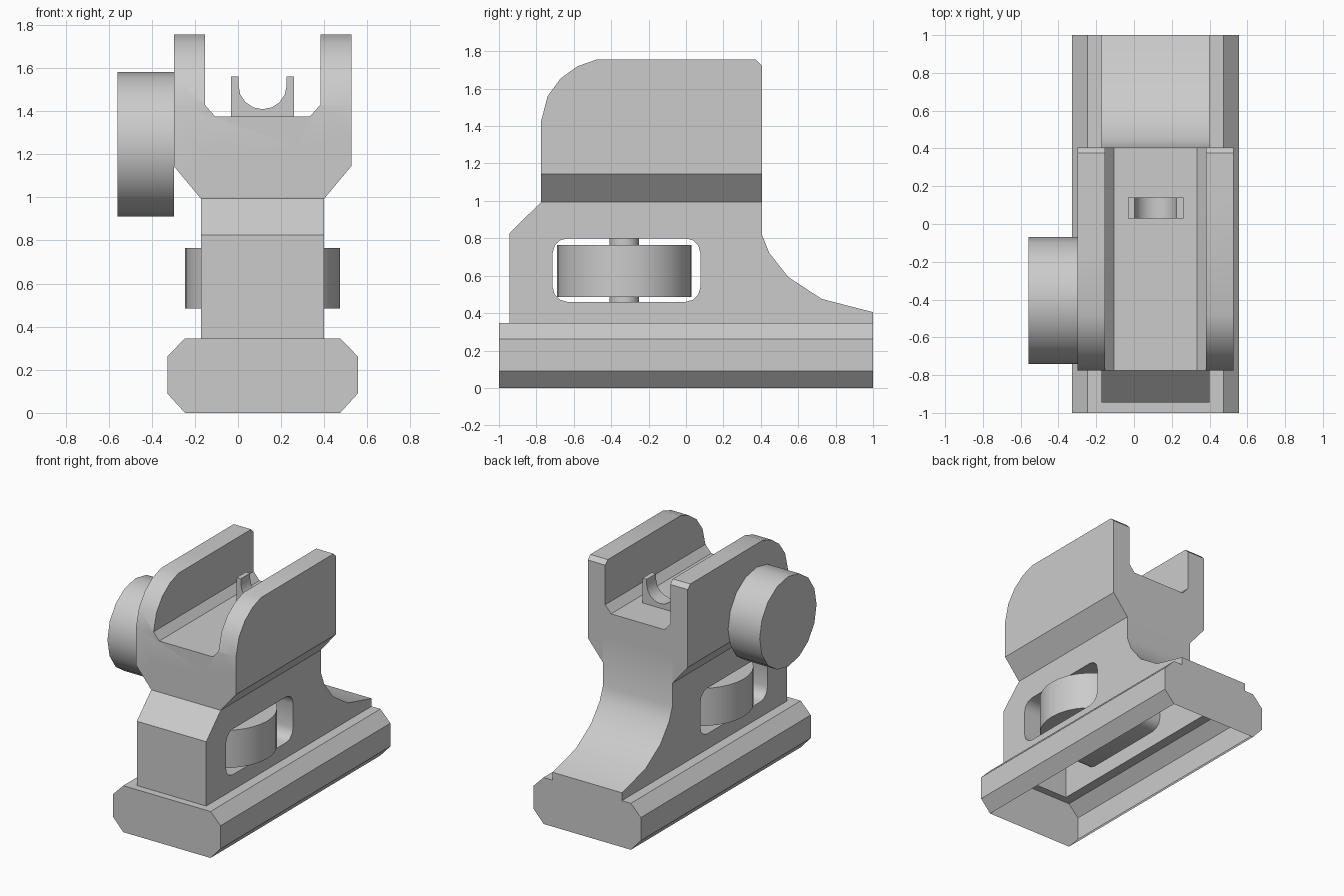
import bpy, bmesh, math
from mathutils import Vector

cube = bpy.data.objects.get("Cube")
if cube:
    bpy.data.objects.remove(cube, do_unlink=True)

grey = bpy.data.materials.new("plain grey")
grey.use_nodes = True
colour = (0.6, 0.6, 0.6, 1)
grey.diffuse_color = colour
grey.node_tree.nodes["Principled BSDF"].inputs["Base Color"].default_value = colour

# Maps a profile point (a, b) and a depth d to space
PLACE = {
    "x": lambda a, b, d: Vector((d, a, b)),
    "y": lambda a, b, d: Vector((a, d, b)),
    "z": lambda a, b, d: Vector((a, b, d)),
}


def prism(name, profile, axis, start, end):
    """Extrude a closed profile along an axis."""
    bm = bmesh.new()
    place = PLACE[axis]
    face = bm.faces.new([bm.verts.new(place(a, b, start)) for a, b in profile])
    ext = bmesh.ops.extrude_face_region(bm, geom=[face], use_keep_orig=True)
    verts = [g for g in ext["geom"] if isinstance(g, bmesh.types.BMVert)]
    bmesh.ops.translate(bm, verts=verts, vec=place(0, 0, end - start))
    bmesh.ops.recalc_face_normals(bm, faces=bm.faces)
    mesh = bpy.data.meshes.new(name)
    bm.to_mesh(mesh)
    bm.free()
    mesh.materials.append(grey)
    obj = bpy.data.objects.new(name, mesh)
    bpy.context.collection.objects.link(obj)
    return obj


def combine(obj, other, operation):
    """Apply an exact boolean and discard the second solid."""
    mod = obj.modifiers.new("combine", "BOOLEAN")
    mod.operation = operation
    mod.solver = "EXACT"
    mod.object = other
    graph = bpy.context.evaluated_depsgraph_get()
    mesh = bpy.data.meshes.new_from_object(obj.evaluated_get(graph))
    obj.modifiers.clear()
    obj.data = mesh
    bpy.data.objects.remove(other, do_unlink=True)


def arc(ca, cb, r, start, end, steps):
    angles = [math.radians(start + (end - start) * i / steps) for i in range(steps + 1)]
    return [(ca + r * math.cos(t), cb + r * math.sin(t)) for t in angles]


def circle(ca, cb, r, sides):
    return arc(ca, cb, r, 0, 360, sides)[:-1]


def mirrored(half):
    """Complete a half profile about the centre plane of the body."""
    return [(MID + w, z) for w, z in half] + [(MID - w, z) for w, z in reversed(half)]


MID = 0.114

# Cradle with two wings, rounded at the front
frame = prism("sight_frame", mirrored([
    (0.286, 0.994), (0.412, 1.145), (0.412, 1.755),
    (0.268, 1.755), (0.268, 1.43), (0.22, 1.375)]), "y", -0.775, 0.405)
wing_outline = prism("wing_outline", [
    (-0.775, 0.9), (-0.775, 1.425), (-0.74, 1.56), (-0.67, 1.655), (-0.58, 1.72),
    (-0.48, 1.755), (0.375, 1.755), (0.405, 1.725), (0.405, 0.9)], "x", -1, 1)
combine(frame, wing_outline, "INTERSECT")

# Body with a swept tail
body = prism("body", [
    (-0.945, 0.2), (-0.945, 0.825), (-0.775, 0.994), (-0.775, 1.2), (0.405, 1.2),
    (0.405, 0.823), (0.445, 0.722), (0.547, 0.593), (0.725, 0.476),
    (1, 0.405), (1, 0.2)], "x", MID - 0.286, MID + 0.286)
combine(frame, body, "UNION")

# Chamfered base
base = prism("base", mirrored([
    (0.36, 0), (0.442, 0.09), (0.442, 0.262), (0.36, 0.346)]), "y", -1, 1)
combine(frame, base, "UNION")

# Rounded window through the body
y0, y1, z0, z1, r = -0.713, 0.077, 0.46, 0.80, 0.08
window = prism("window_cutter",
               arc(y1 - r, z1 - r, r, 0, 90, 3) + arc(y0 + r, z1 - r, r, 90, 180, 3)
               + arc(y0 + r, z0 + r, r, 180, 270, 3) + arc(y1 - r, z0 + r, r, 270, 360, 3),
               "x", -1, 1)
combine(frame, window, "DIFFERENCE")

# Open underside
bm = bmesh.new()
bm.from_mesh(frame.data)
under = [f for f in bm.faces if f.calc_center_median().z < 0.001]
bmesh.ops.delete(bm, geom=under, context="FACES")
bm.to_mesh(frame.data)
bm.free()

# Adjusting wheel on its axle
wheel = prism("elevation_wheel", circle(MID, -0.33, 0.36, 32), "z", 0.485, 0.765)
axle = prism("wheel_axle", circle(MID, -0.33, 0.08, 16), "z", 0.46, 0.80)

# Side knob
knob = prism("side_knob", circle(-0.405, 1.247, 0.335, 16), "x", -0.558, -0.298)

# Notched rear blade
blade = prism("notch_blade",
              [(MID - 0.147, 1.37), (MID - 0.147, 1.56), (MID - 0.112, 1.56)]
              + arc(MID, 1.521, 0.112, 180, 360, 8)
              + [(MID + 0.112, 1.56), (MID + 0.147, 1.56), (MID + 0.147, 1.37)],
              "y", 0.03, 0.14)

# Smooth the curves, keep the corners sharp
for obj in (frame, wheel, axle, knob, blade):
    obj.data.shade_smooth()
    obj.data.set_sharp_from_angle(angle=math.radians(31))
